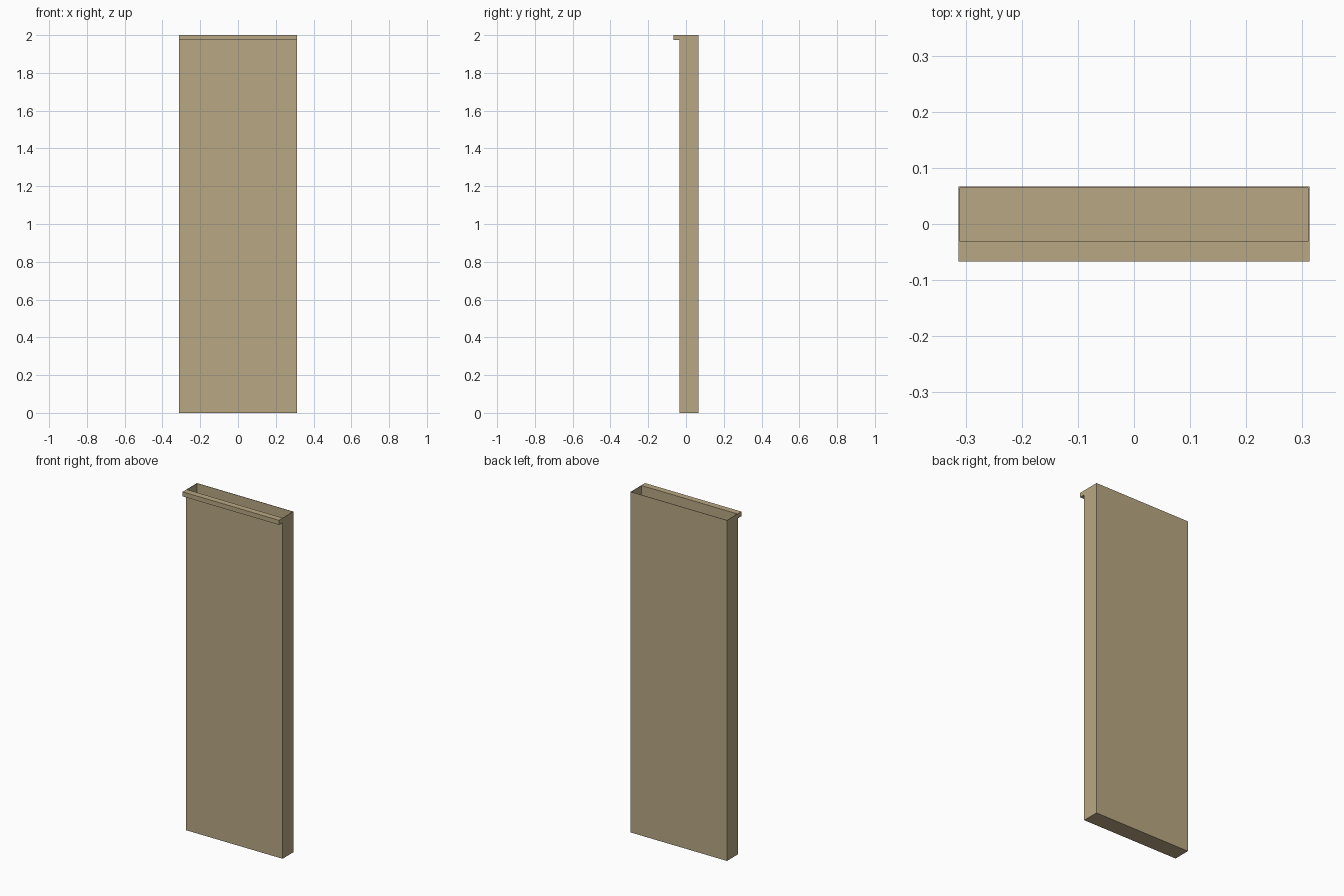
import bpy
import bmesh

old = bpy.data.objects.get("Cube")
if old:
    bpy.data.objects.remove(old, do_unlink=True)

# Single tan paint
COLOUR = (0.485, 0.386, 0.227, 1)
tan = bpy.data.materials.new("tan_paint")
tan.use_nodes = True
tan.diffuse_color = COLOUR
tan.node_tree.nodes["Principled BSDF"].inputs["Base Color"].default_value = COLOUR

HALF_WIDTH, BACK, FRONT, LIP = 0.313, 0.067, -0.0335, -0.067
HEIGHT, WALL, LIP_HEIGHT = 2.0, 0.0035, 0.027


def box(name, low, high):
    """Add a flat-shaded box between two corners."""
    bm = bmesh.new()
    bmesh.ops.create_cube(bm, size=1)
    for v in bm.verts:
        for i in range(3):
            v.co[i] = high[i] if v.co[i] > 0 else low[i]
    mesh = bpy.data.meshes.new(name)
    bm.to_mesh(mesh)
    bm.free()
    mesh.materials.append(tan)
    obj = bpy.data.objects.new(name, mesh)
    bpy.context.collection.objects.link(obj)
    return obj


# Tall thin-walled tray, open at the top
tray = box("tray_shell", (-HALF_WIDTH, FRONT, 0), (HALF_WIDTH, BACK, HEIGHT))
bm = bmesh.new()
bm.from_mesh(tray.data)
bm.faces.ensure_lookup_table()
top = max(bm.faces, key=lambda f: f.calc_center_median().z)
bmesh.ops.inset_region(bm, faces=[top], thickness=WALL)
cavity = bmesh.ops.extrude_discrete_faces(bm, faces=[top])["faces"][0]
for v in cavity.verts:
    v.co.z = WALL
bmesh.ops.recalc_face_normals(bm, faces=bm.faces)
bm.to_mesh(tray.data)
bm.free()

# Lip along the front of the rim
box("front_lip", (-HALF_WIDTH, LIP, HEIGHT - LIP_HEIGHT), (HALF_WIDTH, FRONT, HEIGHT))
